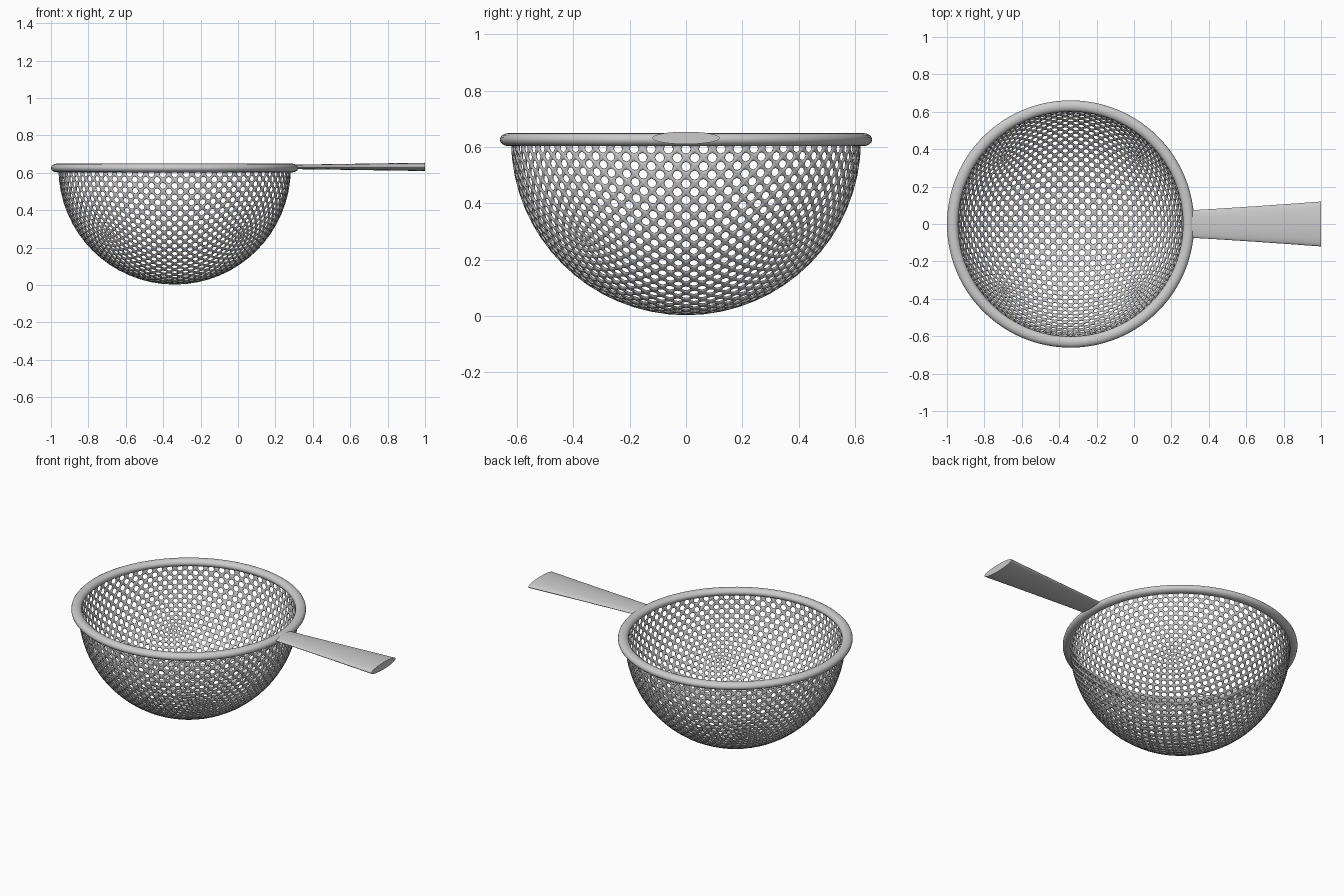
import bpy, bmesh, math

if "Cube" in bpy.data.objects:
    bpy.data.objects.remove(bpy.data.objects["Cube"])

CX = -0.339         # bowl centre
R = 0.617           # bowl radius
ZC = 0.624          # bowl equator height


def make_object(name, bm, angle=40):
    me = bpy.data.meshes.new(name)
    bm.to_mesh(me)
    bm.free()
    ob = bpy.data.objects.new(name, me)
    bpy.context.collection.objects.link(ob)
    bpy.ops.object.select_all(action='DESELECT')
    ob.select_set(True)
    bpy.context.view_layer.objects.active = ob
    bpy.ops.object.shade_smooth_by_angle(angle=math.radians(angle))
    return ob


def loft(bm, rings, closed):
    n = len(rings[0])
    pairs = list(zip(rings, rings[1:])) + ([(rings[-1], rings[0])] if closed else [])
    for a, b in pairs:
        for i in range(n):
            j = (i + 1) % n
            bm.faces.new((a[i], a[j], b[j], b[i]))
    if not closed:
        bm.faces.new(rings[0])
        bm.faces.new(rings[-1])
    bmesh.ops.recalc_face_normals(bm, faces=bm.faces)


# Mesh bowl: subdivision-smoothed cube, pushed to a sphere
bm = bmesh.new()
bmesh.ops.create_cube(bm, size=2)
bowl = make_object("mesh_bowl", bm, 180)
ball = bowl.modifiers.new("ball", 'SUBSURF')
ball.levels = 4
bpy.ops.object.modifier_apply(modifier="ball")

# Lower half turned into a diagonal lattice
bm = bmesh.new()
bm.from_mesh(bowl.data)
bmesh.ops.delete(bm, geom=[f for f in bm.faces if f.calc_center_median().z > 0.001],
                 context='FACES')
old = [e for e in bm.edges if not e.is_boundary]
bmesh.ops.poke(bm, faces=bm.faces[:])
bmesh.ops.dissolve_edges(bm, edges=old, use_verts=False)
for v in bm.verts:
    v.co = v.co.normalized() * R
    v.co.x += CX
    v.co.z += ZC
bm.to_mesh(bowl.data)
bm.free()
wire = bowl.modifiers.new("wire", 'WIREFRAME')
wire.thickness = 0.0125
wire.offset = 0
wire.use_even_offset = True
wire.use_boundary = True
sub = bowl.modifiers.new("round", 'SUBSURF')
sub.levels = sub.render_levels = 1

# Rim: flattened torus
bm = bmesh.new()
rings = []
for i in range(96):
    a = math.tau * i / 96
    ring = []
    for k in range(16):
        t = math.tau * k / 16
        r = 0.631 + 0.03 * math.cos(t)
        ring.append(bm.verts.new((CX + r * math.cos(a), r * math.sin(a),
                                  0.626 + 0.023 * math.sin(t))))
    rings.append(ring)
loft(bm, rings, True)
make_object("rim", bm, 180)

# Handle: flared elliptical bar
bm = bmesh.new()
rings = []
for x, w, h in ((0.28, 0.072, 0.012), (0.45, 0.082, 0.014), (0.65, 0.095, 0.017),
                (0.85, 0.109, 0.020), (1.0, 0.12, 0.022)):
    rings.append([bm.verts.new((x, w * math.cos(math.tau * k / 32),
                                0.632 + h * math.sin(math.tau * k / 32)))
                  for k in range(32)])
loft(bm, rings, False)
make_object("handle", bm, 50)
